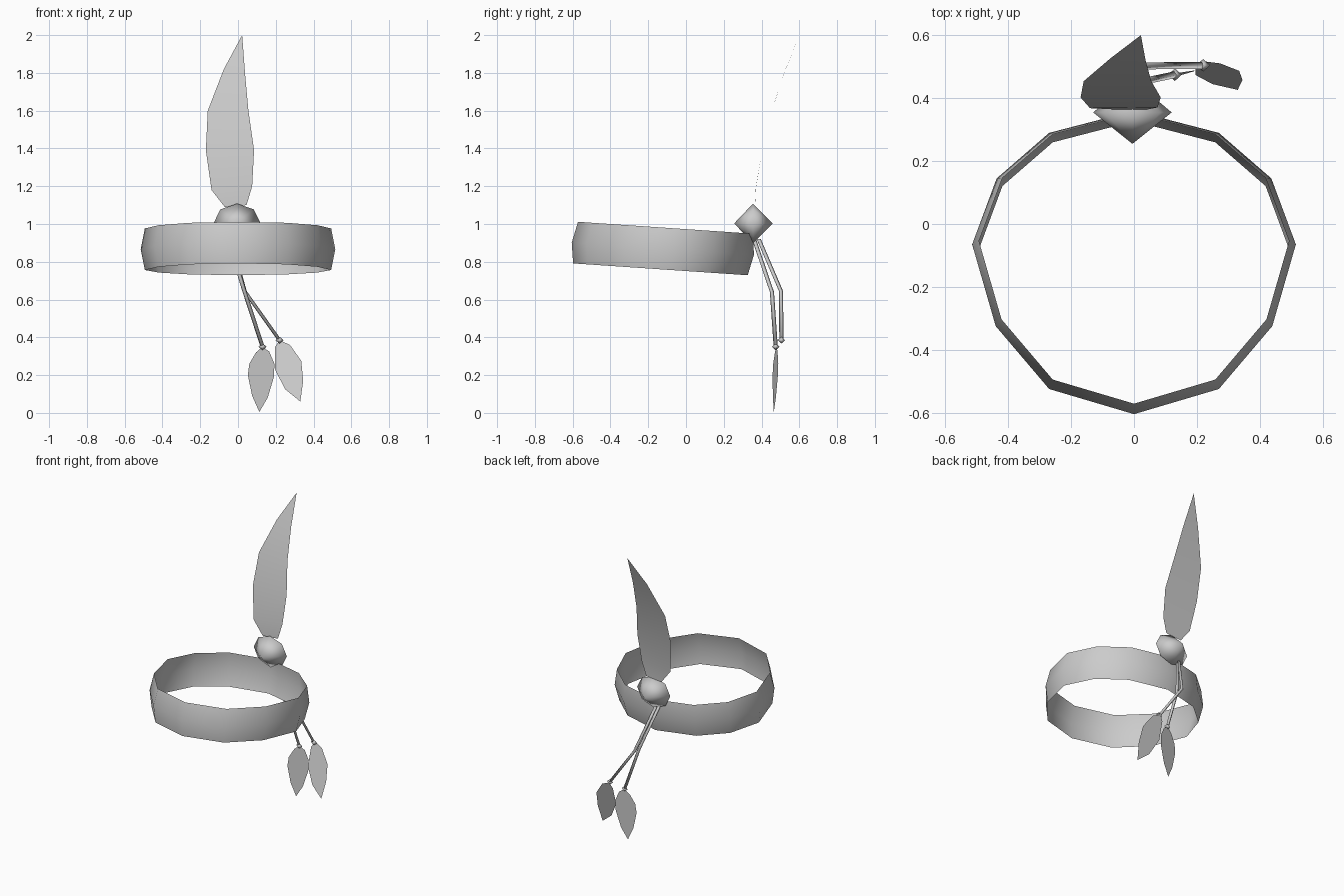
import bpy
import bmesh
import math
from mathutils import Vector

if "Cube" in bpy.data.objects:
    bpy.data.objects.remove(bpy.data.objects["Cube"], do_unlink=True)

grey = bpy.data.materials.new("light_grey")
grey.use_nodes = True
grey.diffuse_color = (0.6, 0.6, 0.6, 1)
grey.node_tree.nodes["Principled BSDF"].inputs["Base Color"].default_value = (0.6, 0.6, 0.6, 1)


def finish(name, bm, recalc=True):
    if recalc:
        bmesh.ops.recalc_face_normals(bm, faces=bm.faces[:])
    for face in bm.faces:
        face.smooth = True
    mesh = bpy.data.meshes.new(name)
    bm.to_mesh(mesh)
    bm.free()
    mesh.materials.append(grey)
    obj = bpy.data.objects.new(name, mesh)
    bpy.context.collection.objects.link(obj)
    return obj


def loft(name, rings, closed=True, caps=False):
    """Skin a list of point rows with quads."""
    bm = bmesh.new()
    rows = [[bm.verts.new(p) for p in ring] for ring in rings]
    count = len(rows[0])
    for a, b in zip(rows, rows[1:]):
        for i in range(count if closed else count - 1):
            j = (i + 1) % count
            bm.faces.new((a[i], a[j], b[j], b[i]))
    if caps:
        bm.faces.new(rows[0])
        bm.faces.new(rows[-1])
    return finish(name, bm)


def blade(name, left, right, base, tip, depth):
    """Thin leaf sheet: matched left and right edges closed by a tip."""
    bm = bmesh.new()
    make = lambda p: bm.verts.new((p[0], depth(*p), p[1]))
    ls, rs = [make(p) for p in left], [make(p) for p in right]
    for i in range(len(ls) - 1):
        bm.faces.new((ls[i], rs[i], rs[i + 1], ls[i + 1]))
    bm.faces.new((ls[-1], rs[-1], make(tip)))
    if base:
        bm.faces.new((rs[0], ls[0], make(base)))
    return finish(name, bm)


def bicone(name, centre, radii, sides, front, back):
    """Double cone with its axis along y."""
    bm = bmesh.new()
    c = Vector(centre)
    rim = []
    for i in range(sides):
        a = math.tau * i / sides
        rim.append(bm.verts.new(c + Vector((radii[0] * math.cos(a), 0, radii[1] * math.sin(a)))))
    ends = [bm.verts.new(c + Vector((0, y, 0))) for y in (-front, back)]
    for i in range(sides):
        for end in ends:
            bm.faces.new((rim[i], rim[(i + 1) % sides], end))
    return finish(name, bm)


def cord(name, points, radius):
    """Slim four-sided tube through the points."""
    rings = []
    for p in points:
        rings.append([(p[0] + radius * math.cos(k * math.pi / 2),
                       p[1] + radius * math.sin(k * math.pi / 2), p[2]) for k in range(4)])
    return loft(name, rings, caps=True)


# Headband: bulging twelve-sided sheet, tilted up at the front
half = [(0, -0.605), (0.27, -0.525), (0.44, -0.325), (0.515, -0.065),
        (0.437, 0.145), (0.27, 0.29), (0, 0.36)]
outline = half + [(-x, y) for x, y in half[-2:0:-1]]
mid_y = -0.12
levels = []
for scale, side in ((0.958, -1), (1, 0), (0.958, 1)):
    levels.append([(x * scale, mid_y + (y - mid_y) * scale + 0.013 * side,
                    0.87 - 0.065 * (y - mid_y) + 0.11 * side) for x, y in outline])
loft("headband", levels)

# Knot at the back
bicone("knot", (-0.005, 0.355, 1.003), (0.125, 0.105), 8, 0.1, 0.105)


# Tall feather, bending backwards towards the tip
def feather_depth(x, z):
    t = max(0, z - 1.15)
    return 0.365 + 0.11 * t + 0.197 * t * t


blade("tall_feather",
      [(-0.07, 1.09), (-0.14, 1.18), (-0.17, 1.39), (-0.16, 1.6), (-0.075, 1.82)],
      [(0.045, 1.1), (0.075, 1.2), (0.085, 1.39), (0.055, 1.6), (0.037, 1.8)],
      None, (0.022, 2.0), feather_depth)

# Hanging cords with small beads
cords = {
    "inner": [(-0.05, 0.36, 0.92), (0.035, 0.455, 0.64), (0.13, 0.475, 0.35)],
    "outer": [(-0.04, 0.385, 0.92), (0.035, 0.503, 0.645), (0.22, 0.505, 0.385)],
}
for name, path in cords.items():
    cord(name + "_cord", path, 0.011)
    bicone(name + "_bead", path[-1], (0.022, 0.018), 4, 0.02, 0.02)

# Small hanging feathers
blade("inner_small_feather",
      [(0.095, 0.32), (0.06, 0.26), (0.052, 0.2), (0.075, 0.09)],
      [(0.165, 0.325), (0.193, 0.26), (0.19, 0.19), (0.157, 0.08)],
      (0.13, 0.35), (0.113, 0.005),
      lambda x, z: 0.465 + 0.2 * (x - 0.115) + 0.03 * z)
blade("outer_small_feather",
      [(0.197, 0.35), (0.195, 0.23), (0.25, 0.125)],
      [(0.275, 0.36), (0.335, 0.275), (0.345, 0.17)],
      (0.22, 0.385), (0.33, 0.06),
      lambda x, z: 0.41 + 0.28 * z)
